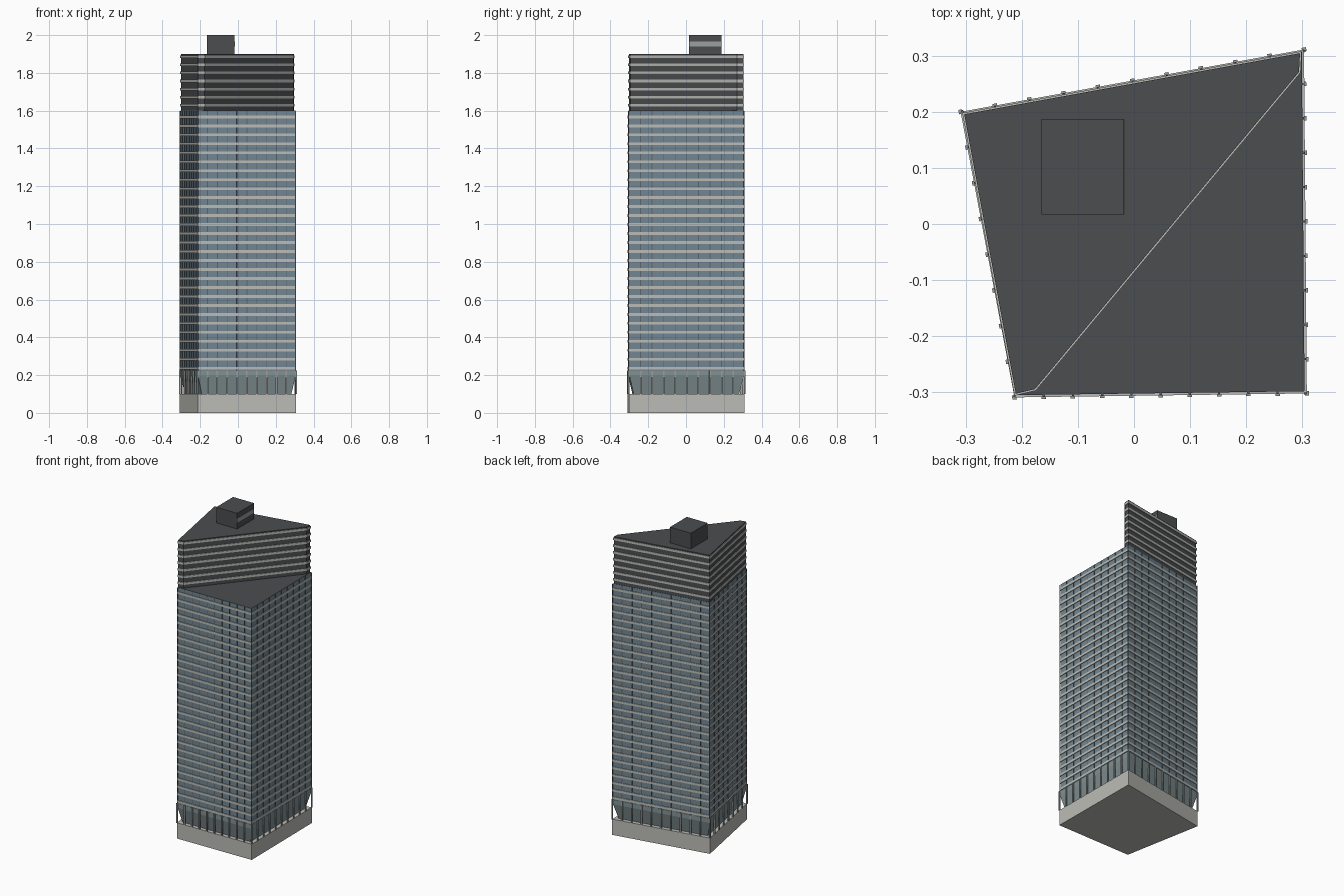
import bpy
import bmesh
from mathutils import Vector, Matrix

if "Cube" in bpy.data.objects:
    bpy.data.objects.remove(bpy.data.objects["Cube"])


def material(name, rgb):
    m = bpy.data.materials.new(name)
    m.diffuse_color = (*rgb, 1)
    m.use_nodes = True
    m.node_tree.nodes["Principled BSDF"].inputs["Base Color"].default_value = m.diffuse_color
    return m


GLASS = material("blue_glass", (0.17, 0.24, 0.29))
LOBBY = material("lobby_glass", (0.22, 0.28, 0.29))
PALE = material("pale_concrete", (0.50, 0.50, 0.47))
DARK = material("dark_panel", (0.07, 0.075, 0.08))
METAL = material("mullion_metal", (0.10, 0.13, 0.15))
STEEL = material("column_steel", (0.33, 0.35, 0.34))
MATS = [GLASS, LOBBY, PALE, DARK, METAL, STEEL]

# counter-clockwise footprints
FOOT = [Vector(p) for p in [(-0.213, -0.309), (0.308, -0.302), (0.303, 0.311), (-0.309, 0.20)]]
CROWN = [Vector(p) for p in [(-0.213, -0.306), (-0.175, -0.297), (0.297, 0.27),
                             (0.299, 0.308), (-0.306, 0.198)]]


def inset(poly, d):
    """Move every side of the outline inwards by d."""
    out = []
    for i, p in enumerate(poly):
        a = (p - poly[i - 1]).normalized()
        b = (poly[(i + 1) % len(poly)] - p).normalized()
        na, nb = Vector((-a.y, a.x)), Vector((-b.y, b.x))
        out.append(p + (na + nb) * (d / (1 + na.dot(nb))))
    return out


def finish(name, bm):
    bmesh.ops.recalc_face_normals(bm, faces=bm.faces)
    me = bpy.data.meshes.new(name)
    bm.to_mesh(me)
    bm.free()
    for m in MATS:
        me.materials.append(m)
    ob = bpy.data.objects.new(name, me)
    bpy.context.collection.objects.link(ob)
    return ob


def loft(name, poly, rings, cap):
    """Stack outlines (z, inset, material of the wall above) into a closed solid."""
    bm = bmesh.new()
    loops = [[bm.verts.new((p.x, p.y, z)) for p in inset(poly, d)] for z, d, _ in rings]
    n = len(poly)
    for k in range(len(loops) - 1):
        for i in range(n):
            j = (i + 1) % n
            f = bm.faces.new((loops[k][i], loops[k][j], loops[k + 1][j], loops[k + 1][i]))
            f.material_index = MATS.index(rings[k][2])
    for lp in (loops[0], loops[-1]):
        bm.faces.new(lp).material_index = MATS.index(cap)
    return finish(name, bm)


def banded(z0, z1, floors, wall, recess, start, thick):
    """Rings for a wall with one protruding pale band per floor."""
    step = (z1 - z0) / floors
    rings = [(z0, recess, wall)]
    for k in range(floors):
        a = z0 + step * (k + start)
        b = a + thick
        rings += [(a, recess, PALE), (a, 0, PALE), (b, 0, PALE), (b, recess, wall)]
    return rings + [(z1, recess, wall)]


def posts(name, counts, z0, z1, w, depth, off, mat):
    """Upright bars spaced evenly along each side of the footprint."""
    bm = bmesh.new()
    for i, n in enumerate(counts):
        a, b = FOOT[i], FOOT[(i + 1) % 4]
        t = (b - a).normalized()
        out = Vector((t.y, -t.x))
        for k in range(n):
            c = a.lerp(b, k / n) + out * off
            rot = Matrix(((t.x, out.x, 0), (t.y, out.y, 0), (0, 0, 1))).to_4x4()
            m = (Matrix.Translation((c.x, c.y, (z0 + z1) / 2)) @ rot
                 @ Matrix.Diagonal((w, depth, z1 - z0, 1)))
            bmesh.ops.create_cube(bm, size=1, matrix=m)
    for f in bm.faces:
        f.material_index = MATS.index(mat)
    return finish(name, bm)


def box(name, lo, hi, mat):
    lo, hi = Vector(lo), Vector(hi)
    bm = bmesh.new()
    bmesh.ops.create_cube(bm, size=1, matrix=Matrix.Translation((lo + hi) / 2)
                          @ Matrix.Diagonal((*(hi - lo), 1)))
    for f in bm.faces:
        f.material_index = MATS.index(mat)
    return finish(name, bm)


# podium and lobby with glass leaning inwards towards the ground
loft("podium", FOOT, [(0, 0, PALE), (0.10, 0, PALE)], PALE)
loft("lobby_glazing", FOOT, [(0.10, 0.025, LOBBY), (0.195, 0.003, LOBBY), (0.222, 0.003, LOBBY)], LOBBY)
posts("lobby_columns", (10, 10, 10, 8), 0.10, 0.225, 0.008, 0.007, 0.0, STEEL)

# main shaft
loft("tower_facade", FOOT, banded(0.222, 1.6, 29, GLASS, 0.004, 0.15, 0.015), DARK)
posts("facade_mullions", (10, 10, 10, 8), 0.225, 1.598, 0.004, 0.004, -0.003, METAL)

# cut-away crown with dark walls
loft("crown", CROWN, banded(1.6, 1.9, 7, DARK, 0.003, 0.5, 0.014), DARK)

# rooftop plant room with a louvre strip
box("plant_room", (-0.165, 0.017, 1.9), (-0.018, 0.187, 2.0), DARK)
box("plant_louvre", (-0.02, 0.018, 1.94), (-0.0165, 0.186, 1.967), STEEL)
